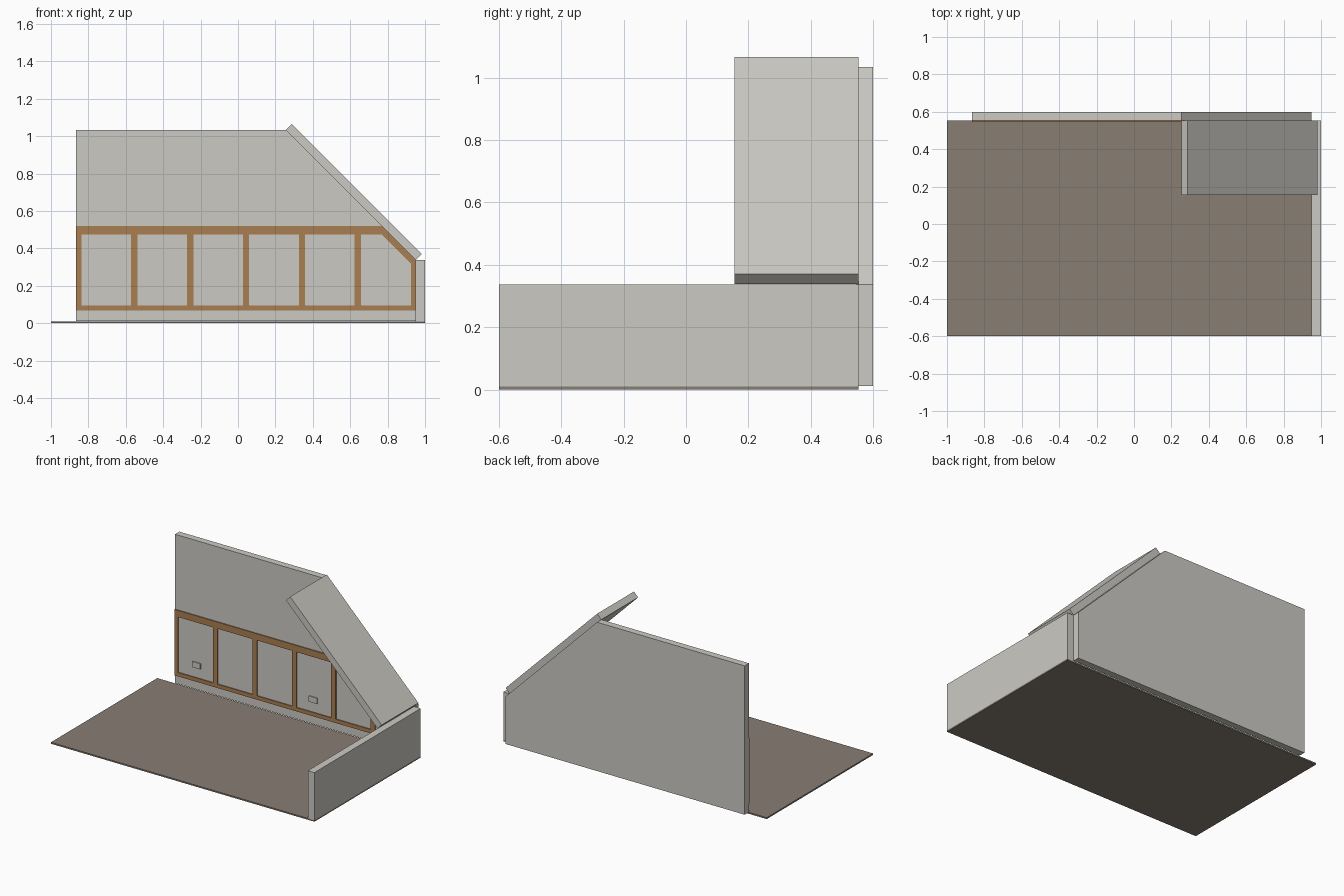
import bpy, bmesh

if "Cube" in bpy.data.objects:
    bpy.data.objects.remove(bpy.data.objects["Cube"])


def material(name, rgb):
    m = bpy.data.materials.new(name)
    m.diffuse_color = (*rgb, 1.0)
    m.use_nodes = True
    m.node_tree.nodes["Principled BSDF"].inputs["Base Color"].default_value = m.diffuse_color
    return m


PLASTER = material("pale grey plaster", (0.60, 0.59, 0.55))
FLOOR = material("brown floor", (0.25, 0.21, 0.175))
WOOD = material("wood trim", (0.40, 0.21, 0.084))


def prism(bm, profile, y0, y1):
    """Extrude an (x, z) profile from y0 to y1."""
    face = bm.faces.new([bm.verts.new((x, y0, z)) for x, z in profile])
    ext = bmesh.ops.extrude_face_region(bm, geom=[face])
    verts = [v for v in ext["geom"] if isinstance(v, bmesh.types.BMVert)]
    bmesh.ops.translate(bm, vec=(0, y1 - y0, 0), verts=verts)


def rect(x0, x1, z0, z1):
    return [(x0, z0), (x1, z0), (x1, z1), (x0, z1)]


def part(name, mat, profiles, y0, y1):
    bm = bmesh.new()
    for p in profiles:
        prism(bm, p, y0, y1)
    bmesh.ops.recalc_face_normals(bm, faces=bm.faces)
    me = bpy.data.meshes.new(name)
    bm.to_mesh(me)
    bm.free()
    me.materials.append(mat)
    ob = bpy.data.objects.new(name, me)
    bpy.context.collection.objects.link(ob)
    return ob


BACK = 0.553            # front face of the back wall
LEFT, RIGHT = -0.865, 0.95
SLOPE = 1.288           # x + z along the sloping ceiling line
KNEE, TOP = 0.337, 1.033

# floor and low side wall
part("floor", FLOOR, [rect(-1, 1, 0, 0.01)], -0.6, BACK)
part("knee_wall", PLASTER, [rect(RIGHT, 1, 0.01, KNEE)], -0.6, BACK)

# back wall with a slanted corner
part("back_wall", PLASTER, [[(LEFT, 0.012), (RIGHT, 0.012), (RIGHT, KNEE),
                             (SLOPE - TOP, TOP), (LEFT, TOP)]], BACK, 0.6)

# sloping ceiling slab
t = 0.032
part("sloped_ceiling", PLASTER, [[(RIGHT, SLOPE - RIGHT), (RIGHT + t, SLOPE - RIGHT + t),
                                  (SLOPE - TOP + t, TOP + t), (SLOPE - TOP, TOP)]], 0.155, BACK)

# wainscot frame: rails, raking rail and evenly spaced posts
z0, z1, z2, z3 = 0.068, 0.094, 0.475, 0.52
inner = 0.925
rail_end = (SLOPE - z3, z3)
rake_in = (SLOPE - z3 - 0.001, z2)
frame = [
    rect(LEFT, RIGHT, z0, z1),
    [(LEFT, z2), rake_in, rail_end, (LEFT, z3)],
    [rake_in, (inner, 0.318), (RIGHT, SLOPE - RIGHT), rail_end],
    [(inner, z1), (RIGHT, z1), (RIGHT, SLOPE - RIGHT), (inner, 0.318)],
    rect(LEFT, LEFT + 0.027, z1, z2),
]
for i in range(5):
    c = -0.555 + 0.299 * i
    frame.append(rect(c - 0.017, c + 0.017, z1, z2))
part("wainscot_frame", WOOD, frame, BACK - 0.007, BACK)

# wall sockets
for i, x in enumerate((-0.70, 0.185)):
    part("wall_socket_%d" % (i + 1), PLASTER,
         [rect(x - 0.031, x + 0.031, 0.16, 0.199)], BACK - 0.007, BACK)
